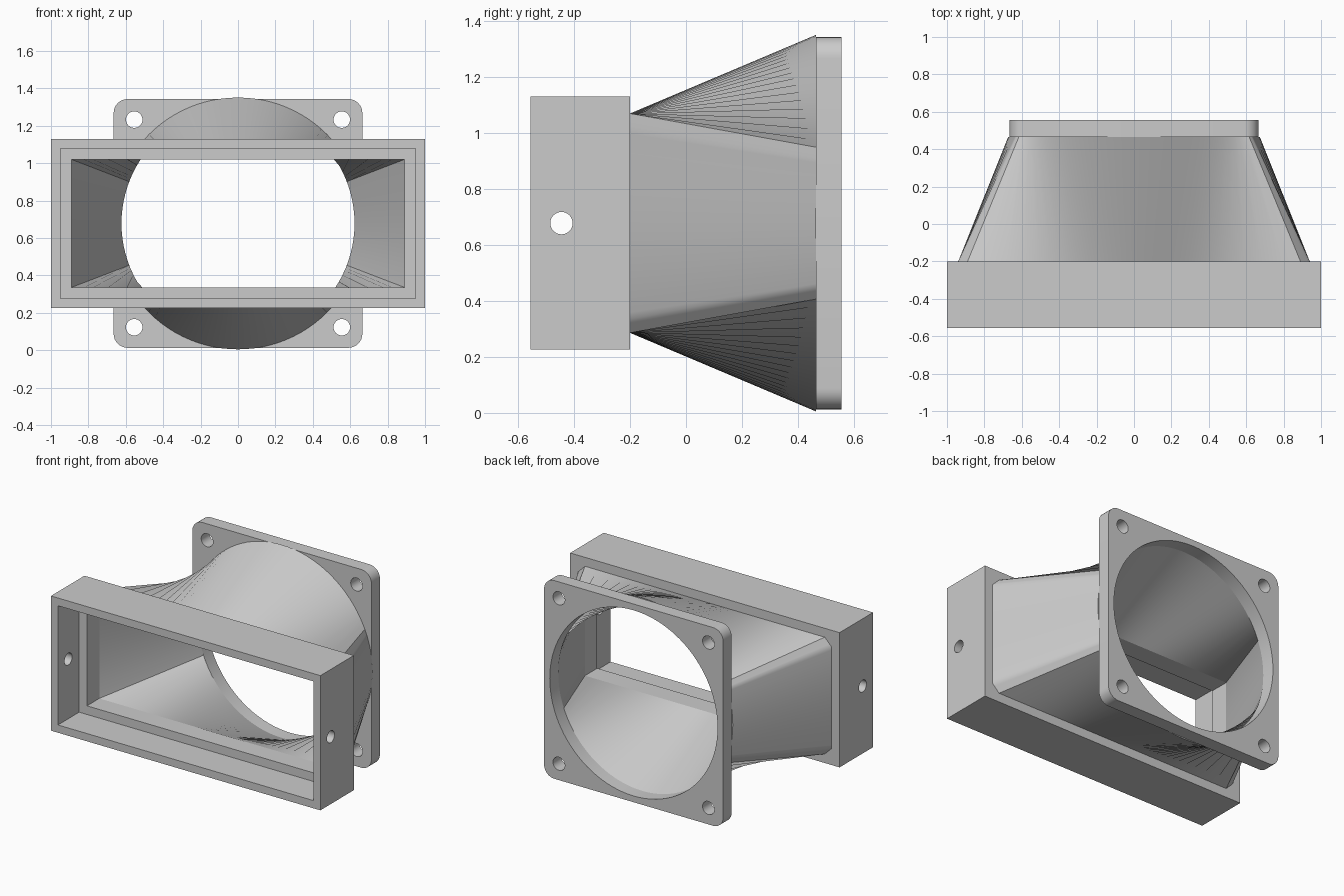
import bpy, bmesh
from math import sin, cos, pi, atan2

cube = bpy.data.objects.get("Cube")
if cube:
    bpy.data.objects.remove(cube, do_unlink=True)

MID = 0.678            # height of the duct axis
BACK, JOIN = 0.465, -0.2  # duct ends along y
SEGMENTS = 96

grey = bpy.data.materials.new("plain grey")
grey.use_nodes = True
grey.diffuse_color = (0.6, 0.6, 0.6, 1)
grey.node_tree.nodes["Principled BSDF"].inputs["Base Color"].default_value = grey.diffuse_color


def add_object(name, bm):
    bmesh.ops.recalc_face_normals(bm, faces=bm.faces)
    mesh = bpy.data.meshes.new(name)
    bm.to_mesh(mesh)
    bm.free()
    mesh.materials.append(grey)
    obj = bpy.data.objects.new(name, mesh)
    bpy.context.collection.objects.link(obj)
    return obj


def box(name, half_x, half_z, y0, y1):
    bm = bmesh.new()
    bmesh.ops.create_cube(bm, size=1)
    for v in bm.verts:
        v.co = (v.co.x * 2 * half_x, (y0 + y1) / 2 + v.co.y * (y1 - y0),
                MID + v.co.z * 2 * half_z)
    return add_object(name, bm)


def rod(name, radius, length, centre, axis, segments):
    obj_bm = bmesh.new()
    bmesh.ops.create_cone(obj_bm, cap_ends=True, segments=segments,
                          radius1=radius, radius2=radius, depth=length)
    obj = add_object(name, obj_bm)
    obj.rotation_euler = (pi / 2, 0, 0) if axis == "y" else (0, pi / 2, 0)
    obj.location = centre
    return obj


def select(obj):
    bpy.ops.object.select_all(action="DESELECT")
    obj.select_set(True)
    bpy.context.view_layer.objects.active = obj


def cut(obj, cutters):
    select(obj)
    for cutter in cutters:
        cutter.hide_render = True
        mod = obj.modifiers.new("cut", "BOOLEAN")
        mod.operation = "DIFFERENCE"
        mod.solver = "EXACT"
        mod.object = cutter
        bpy.ops.object.modifier_apply(modifier=mod.name)
        bpy.data.objects.remove(cutter, do_unlink=True)


def smooth(obj):
    select(obj)
    bpy.ops.object.shade_smooth_by_angle(angle=pi / 6)


# Rectangular front frame with a stepped opening and a hole in each side
frame = box("front_frame", 1.0, 0.452, -0.555, JOIN)
cut(frame, [box("recess_cutter", 0.948, 0.4, -0.7, -0.33),
            box("opening_cutter", 0.89, 0.342, -0.5, 0),
            rod("side_hole_cutter", 0.04, 3, (0, -0.445, MID), "x", 32)])
smooth(frame)

# Square back flange with rounded corners, round port and four bolt holes
flange = box("back_flange", 0.665, 0.665, BACK, 0.555)
bm = bmesh.new()
bm.from_mesh(flange.data)
corners = [e for e in bm.edges
           if abs(e.verts[0].co.y - e.verts[1].co.y) > 0.05]
bmesh.ops.bevel(bm, geom=corners, offset=0.075, segments=8,
                profile=0.5, affect="EDGES")
bm.to_mesh(flange.data)
bm.free()
holes = [rod("bolt_hole_cutter", 0.044, 1, (x, 0.5, MID + z), "y", 32)
         for x in (-0.555, 0.555) for z in (-0.555, 0.555)]
cut(flange, [rod("port_cutter", 0.623, 1, (0, 0.5, MID), "y", SEGMENTS)] + holes)
smooth(flange)


# Duct wall blending from the rectangle to the circle along matching angles
def reach(angle, half_x, half_z, chamfer):
    c, s = max(abs(cos(angle)), 1e-6), max(abs(sin(angle)), 1e-6)
    return min(half_x / c, half_z / s, (half_x + half_z - chamfer) / (c + s))


angles = [2 * pi * i / SEGMENTS for i in range(SEGMENTS)]
for x, z in ((0.89, 0.342), (0.94, 0.342), (0.89, 0.392)):
    angles += [atan2(sz * z, sx * x) % (2 * pi) for sx in (-1, 1) for sz in (-1, 1)]
angles.sort()


def ring(bm, y, radius_at):
    return [bm.verts.new((radius_at(a) * cos(a), y, MID + radius_at(a) * sin(a)))
            for a in angles]


bm = bmesh.new()
rings = [ring(bm, JOIN, lambda a: reach(a, 0.94, 0.392, 0.05)),
         ring(bm, BACK, lambda a: 0.673),
         ring(bm, BACK, lambda a: 0.623),
         ring(bm, JOIN, lambda a: reach(a, 0.89, 0.342, 0))]
for k, first in enumerate(rings):
    second = rings[(k + 1) % len(rings)]
    for i in range(len(angles)):
        j = (i + 1) % len(angles)
        bm.faces.new((first[i], first[j], second[j], second[i]))
duct = add_object("transition_duct", bm)
smooth(duct)
